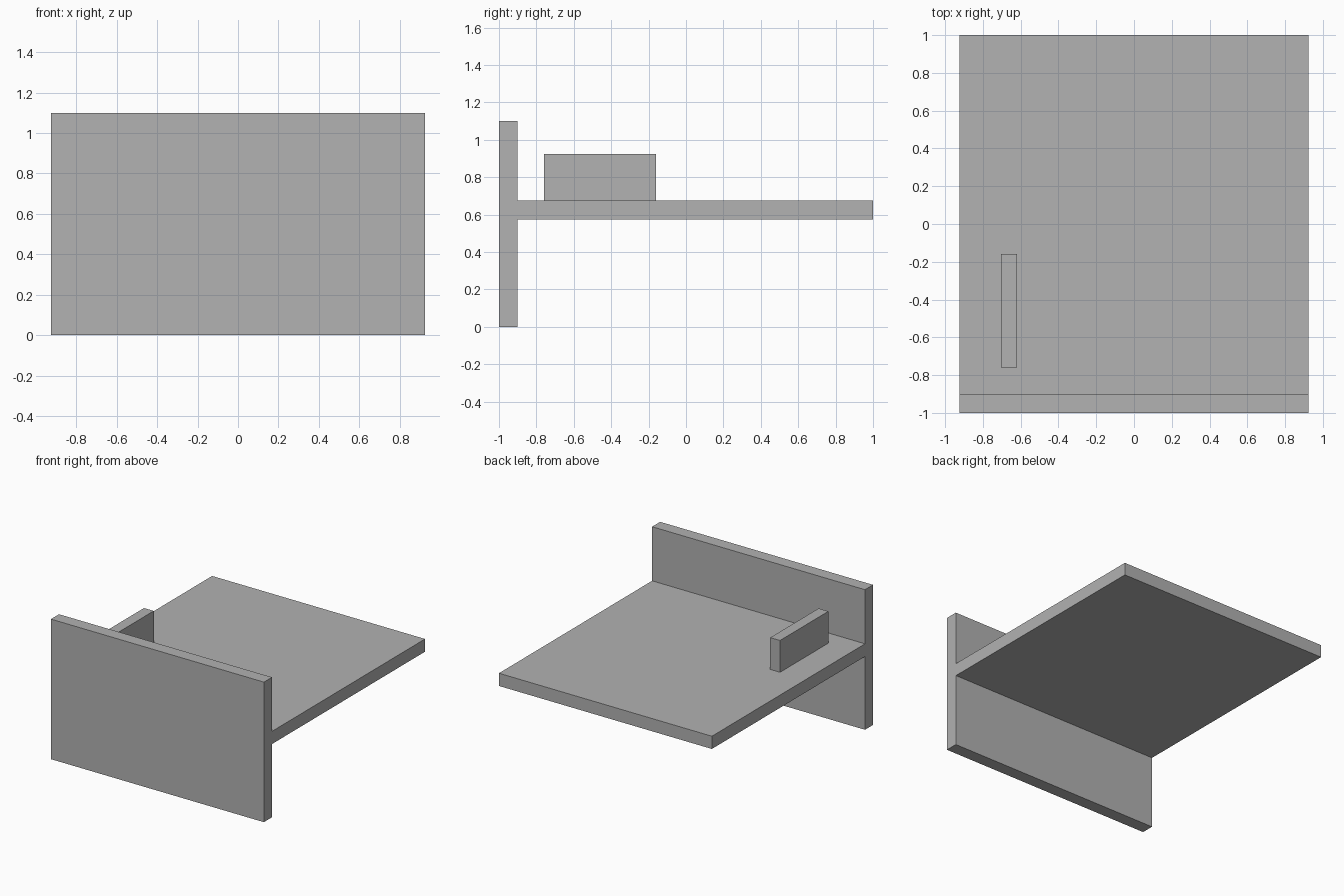
import bpy

if "Cube" in bpy.data.objects:
    bpy.data.objects.remove(bpy.data.objects["Cube"], do_unlink=True)

# Single plain grey
COLOUR = (0.445, 0.445, 0.445, 1)
grey = bpy.data.materials.new("plain_grey")
grey.use_nodes = True
grey.diffuse_color = COLOUR
bsdf = next(n for n in grey.node_tree.nodes if n.type == "BSDF_PRINCIPLED")
bsdf.inputs["Base Color"].default_value = COLOUR


def box(name, low, high):
    """Axis-aligned box between two opposite corners."""
    centre = [(a + b) / 2 for a, b in zip(low, high)]
    bpy.ops.mesh.primitive_cube_add(size=1, location=centre)
    obj = bpy.context.object
    obj.name = name
    obj.scale = [b - a for a, b in zip(low, high)]
    bpy.ops.object.transform_apply(location=False, rotation=False, scale=True)
    obj.data.materials.append(grey)
    return obj


HALF_WIDTH = 0.925
SHELF_TOP = 0.675
PANEL_BACK = -0.9

# Upright front panel
box("front_panel", (-HALF_WIDTH, -1, 0), (HALF_WIDTH, PANEL_BACK, 1.1))

# Horizontal shelf meeting the back of the panel
box("shelf", (-HALF_WIDTH, PANEL_BACK, SHELF_TOP - 0.1), (HALF_WIDTH, 1, SHELF_TOP))

# Thin upright block standing on the shelf's right side
box("upright_block", (-0.705, -0.76, SHELF_TOP), (-0.62, -0.16, 0.925))
